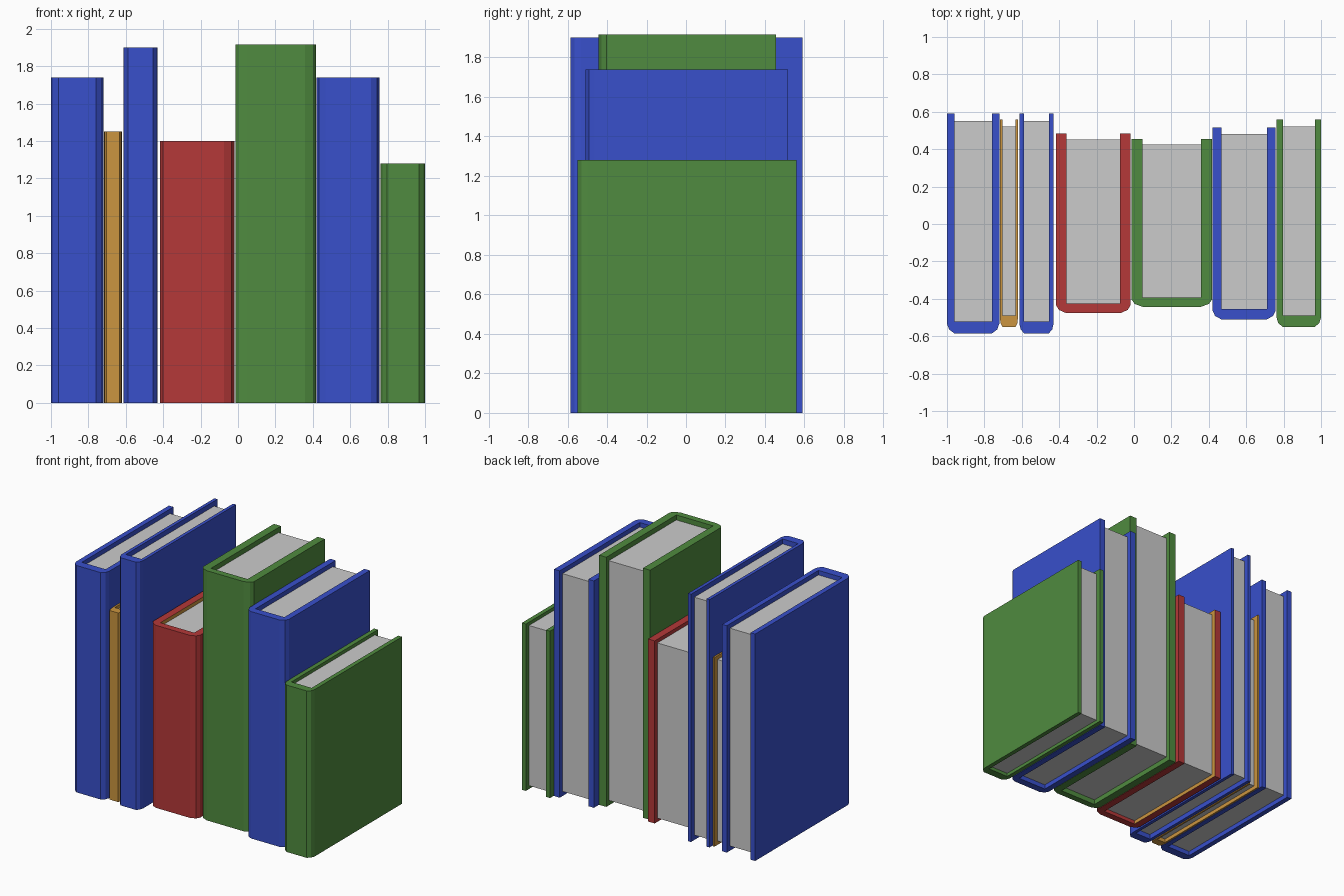
import bpy, bmesh

if "Cube" in bpy.data.objects:
    bpy.data.objects.remove(bpy.data.objects["Cube"])


def material(name, rgb):
    m = bpy.data.materials.new(name)
    m.diffuse_color = (*rgb, 1)
    m.use_nodes = True
    m.node_tree.nodes["Principled BSDF"].inputs["Base Color"].default_value = m.diffuse_color
    return m


BLUE = material("blue_cloth", (0.04, 0.08, 0.60))
TAN = material("tan_cloth", (0.60, 0.30, 0.05))
RED = material("red_cloth", (0.46, 0.04, 0.04))
GREEN = material("green_cloth", (0.08, 0.26, 0.05))


def prism(name, outline, z0, z1, mat=None):
    """Extrude a counter-clockwise plan outline from z0 to z1."""
    bm = bmesh.new()
    base = bm.faces.new([bm.verts.new((x, y, z0)) for x, y in outline])
    top = bmesh.ops.extrude_face_region(bm, geom=[base])["geom"]
    for v in top:
        if isinstance(v, bmesh.types.BMVert):
            v.co.z = z1
    bmesh.ops.recalc_face_normals(bm, faces=bm.faces)
    mesh = bpy.data.meshes.new(name)
    bm.to_mesh(mesh)
    bm.free()
    if mat:
        mesh.materials.append(mat)
    ob = bpy.data.objects.new(name, mesh)
    bpy.context.collection.objects.link(ob)
    return ob


def book(name, x0, x1, y0, y1, h, mat):
    w, d = x1 - x0, y1 - y0
    t = 0.14 * w                      # board thickness
    yi, yp = y0 + 0.055 * d, y1 - 0.034 * d
    # U-shaped cover with a bevelled spine, drawn as half and mirrored
    left = [(t, y1), (0, y1), (0, y0 + 0.045 * d), (0.04 * w, y0 + 0.018 * d), (0.14 * w, y0)]
    half = [(t, yi)] + [(a, b) for a, b in left]
    outline = [(x0 + a, b) for a, b in half] + [(x1 - a, b) for a, b in reversed(half)]
    cover = prism(name + "_cover", outline, 0, h, mat)
    # Page block, recessed at top, bottom and fore edge
    r = 0.02 * h
    prism(name + "_pages", [(x0 + t, yi), (x1 - t, yi), (x1 - t, yp), (x0 + t, yp)], r, h - r)
    return cover


# Row of books: x range, y range, height, cloth
books = [
    ("tall_blue_book", -1.0, -0.72, -0.585, 0.59, 1.74, BLUE),
    ("thin_tan_book", -0.717, -0.62, -0.55, 0.56, 1.45, TAN),
    ("narrow_blue_book", -0.613, -0.43, -0.585, 0.59, 1.90, BLUE),
    ("short_red_book", -0.417, -0.018, -0.477, 0.485, 1.40, RED),
    ("wide_green_book", -0.014, 0.418, -0.443, 0.455, 1.915, GREEN),
    ("wide_blue_book", 0.42, 0.757, -0.51, 0.517, 1.74, BLUE),
    ("short_green_book", 0.762, 1.0, -0.55, 0.56, 1.28, GREEN),
]
covers = {b[0]: book(*b) for b in books}

# Tan lining on the inside of the red book's left board
lining = covers["short_red_book"].data
lining.materials.append(TAN)
for p in lining.polygons:
    if p.normal.x > 0.9 and p.center.x < -0.2:
        p.material_index = 1
